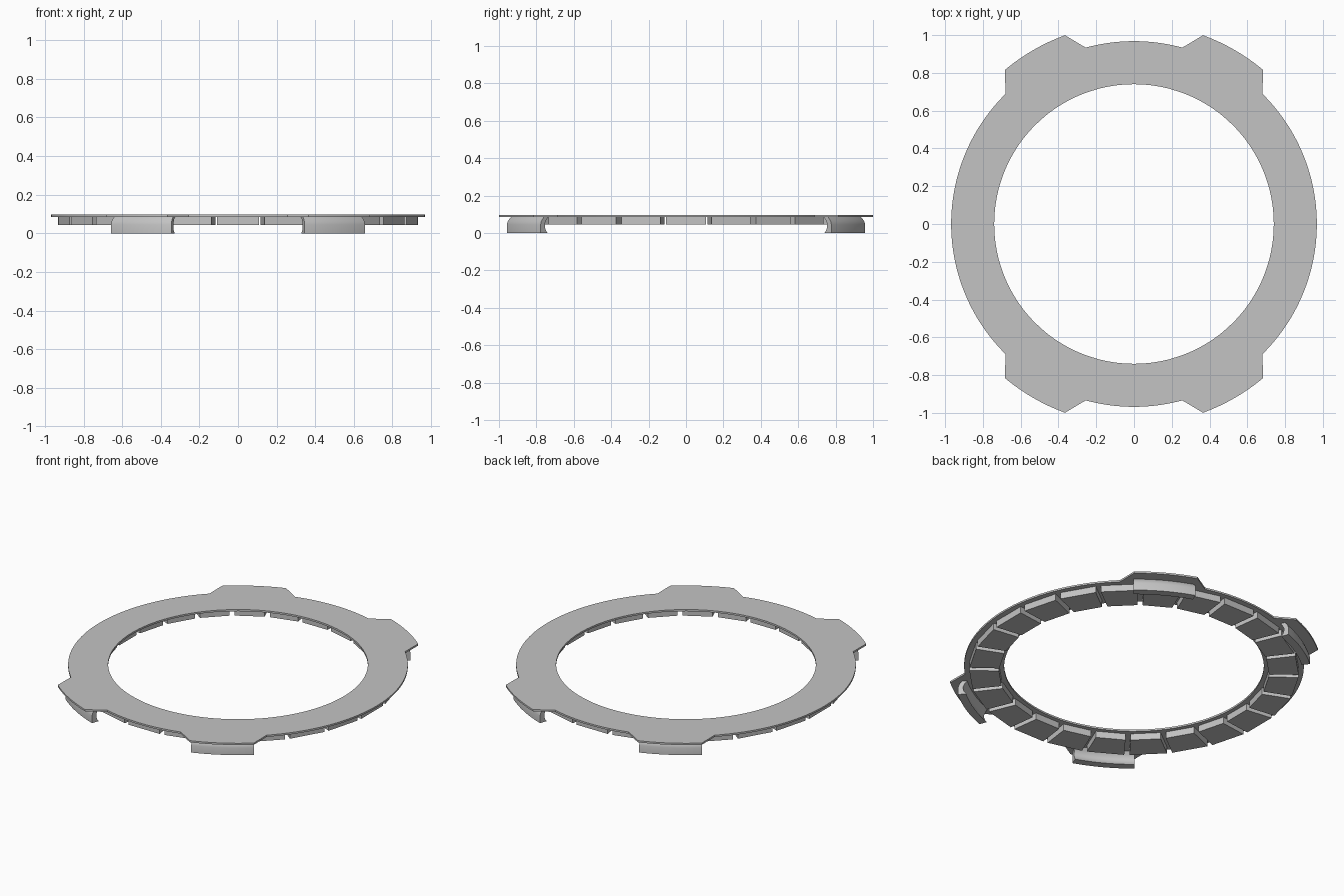
import bpy, bmesh
from math import sin, cos, tan, radians, pi

cube = bpy.data.objects.get("Cube")
if cube:
    bpy.data.objects.remove(cube, do_unlink=True)

grey = bpy.data.materials.new("plain_grey")
grey.use_nodes = True
colour = (0.55, 0.55, 0.55, 1)
grey.diffuse_color = colour
grey.node_tree.nodes["Principled BSDF"].inputs["Base Color"].default_value = colour


def polar(r, a, z):
    return (r * cos(a), r * sin(a), z)


def loft(name, sections, closed=False, smooth=False):
    """Skin a row of equal cross-sections; cap the ends unless closed."""
    bm = bmesh.new()
    loops = [[bm.verts.new(p) for p in s] for s in sections]
    pairs = list(zip(loops, loops[1:]))
    if closed:
        pairs.append((loops[-1], loops[0]))
    else:
        bm.faces.new(loops[0])
        bm.faces.new(loops[-1][::-1])
    for a, b in pairs:
        for i in range(len(a)):
            j = (i + 1) % len(a)
            bm.faces.new((a[i], b[i], b[j], a[j]))
    bmesh.ops.recalc_face_normals(bm, faces=bm.faces)
    mesh = bpy.data.meshes.new(name)
    bm.to_mesh(mesh)
    bm.free()
    mesh.materials.append(grey)
    obj = bpy.data.objects.new(name, mesh)
    bpy.context.collection.objects.link(obj)
    if smooth:
        bpy.ops.object.select_all(action='DESELECT')
        obj.select_set(True)
        bpy.context.view_layer.objects.active = obj
        bpy.ops.object.shade_smooth_by_angle(angle=radians(30))
    return obj


TOP, UNDER = 0.096, 0.085
INNER, OUTER, LOBE = 0.74, 0.968, 1.064
TABS = (60, 120, 240, 300)
LOBE_HALF, ROOT_HALF = 9.9, 14.7

# Flat ring plate whose rim steps out into four lobes
rim = []
for deg in [i * 1.5 for i in range(240)]:
    off = min(abs(deg - t) for t in TABS)
    if off < LOBE_HALF:
        rim.append((deg, LOBE))
    elif off > ROOT_HALF:
        rim.append((deg, OUTER))
for t in TABS:
    for s in (-1, 1):
        rim += [(t + s * LOBE_HALF, LOBE), (t + s * ROOT_HALF, OUTER)]
sections = []
for deg, r in sorted(rim):
    a = radians(deg)
    sections.append([polar(INNER, a, UNDER), polar(r, a, UNDER),
                     polar(r, a, TOP), polar(INNER, a, TOP)])
loft("ring_plate", sections, closed=True, smooth=True)

# Friction pads under the ring, divided by parallel grooves
PADS, GROOVE, PAD_IN, PAD_OUT = 24, 0.03, 0.765, 0.933
half = pi / PADS
for i in range(PADS):
    a = 2 * half * i
    corners = []
    for r, side in ((PAD_IN, -1), (PAD_OUT, -1), (PAD_OUT, 1), (PAD_IN, 1)):
        w = side * (r * tan(half) - GROOVE / 2 / cos(half))
        corners.append((r * cos(a) - w * sin(a), r * sin(a) + w * cos(a)))
    loft(f"friction_pad_{i + 1}",
         [[(x, y, z) for x, y in corners] for z in (0.044, UNDER)])

# Curved hooks hanging below the lobes
hook_profile = [(0.965, UNDER), (0.979, 0.068), (0.988, 0.05), (0.988, 0.033),
                (0.982, 0.015), (0.97, 0), (1.018, 0), (1.018, 0.045),
                (1.012, 0.065), (0.995, UNDER)]
names = ("back_left", "back_right", "front_right", "front_left")
for t, name in zip(TABS, names):
    sections = []
    for i in range(13):
        a = radians(t + 10.2 * (i / 6 - 1))
        sections.append([polar(r, a, z) for r, z in hook_profile])
    loft(f"hook_{name}", sections, smooth=True)
